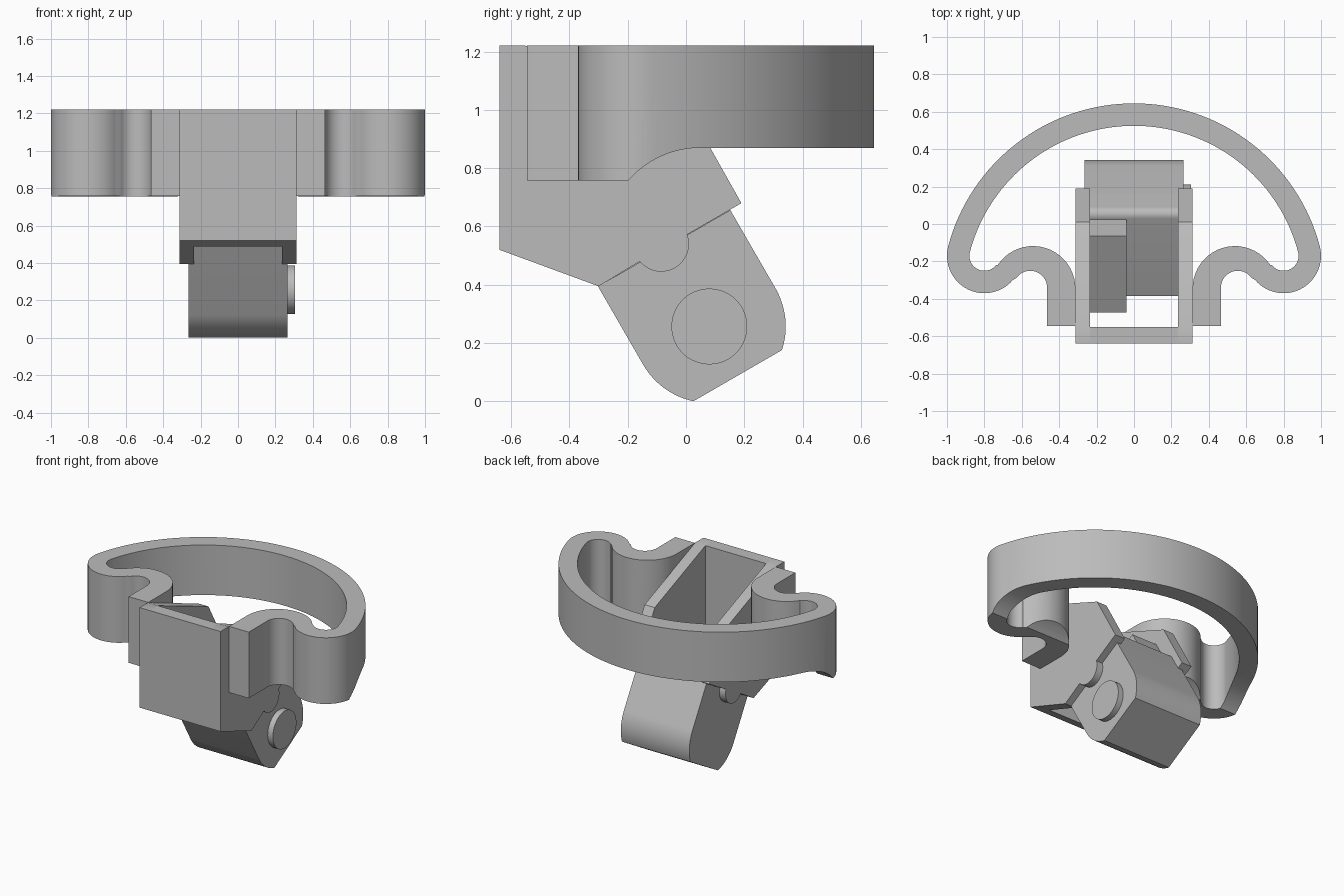
import bpy, bmesh
from math import radians, degrees, sin, cos, atan2
from mathutils import Vector

cube = bpy.data.objects.get("Cube")
if cube:
    bpy.data.objects.remove(cube, do_unlink=True)

grey = bpy.data.materials.new("plain grey")
grey.use_nodes = True
colour = (0.5, 0.5, 0.5, 1)
grey.diffuse_color = colour
grey.node_tree.nodes["Principled BSDF"].inputs["Base Color"].default_value = colour


def arc(cx, cy, r, start, end, steps):
    """Points on a circle, angles in degrees."""
    angles = [radians(start + (end - start) * i / steps) for i in range(steps + 1)]
    return [(cx + r * cos(a), cy + r * sin(a)) for a in angles]


def prism(name, outline, low, high, axis="X"):
    """Extrude a closed outline along X (outline in y, z) or Z (outline in x, y)."""
    place = (lambda p, d: (d, *p)) if axis == "X" else (lambda p, d: (*p, d))
    bm = bmesh.new()
    face = bm.faces.new([bm.verts.new(place(p, low)) for p in outline])
    new = bmesh.ops.extrude_face_region(bm, geom=[face])["geom"]
    verts = [v for v in new if isinstance(v, bmesh.types.BMVert)]
    bmesh.ops.translate(bm, vec=place((0, 0), high - low), verts=verts)
    bmesh.ops.recalc_face_normals(bm, faces=bm.faces)
    mesh = bpy.data.meshes.new(name)
    bm.to_mesh(mesh)
    bm.free()
    mesh.materials.append(grey)
    obj = bpy.data.objects.new(name, mesh)
    bpy.context.collection.objects.link(obj)
    return obj


def smooth(obj):
    bpy.ops.object.select_all(action="DESELECT")
    obj.select_set(True)
    bpy.context.view_layer.objects.active = obj
    bpy.ops.object.shade_smooth_by_angle(angle=radians(30))


TOP = 1.22

# Spring loop: half outline of each wall, mirrored into a closed band
lobe = Vector((-0.8, -0.17))
bow = Vector((0, -0.383))


def half_wall(arch, arch_r, lobe_r, bow_r, leg_x):
    toward_arch = degrees(atan2(arch[1] - lobe.y, arch[0] - lobe.x))
    toward_lobe = degrees(atan2(lobe.y - bow.y, lobe.x - bow.x))
    return ([(leg_x, -0.545)]
            + arc(*arch, arch_r, 0, toward_arch + 180, 20)
            + arc(*lobe, lobe_r, toward_arch + 360, toward_lobe, 28)[1:]
            + arc(*bow, bow_r, toward_lobe, 90, 32)[1:])


def mirrored(half):
    return half + [(-x, y) for x, y in reversed(half[:-1])]


outer = mirrored(half_wall((-0.555, -0.34), 0.09, 0.2, 1.028, -0.465))
inner = mirrored(half_wall((-0.54, -0.345), 0.227, 0.08, 0.908, -0.313))
loop = prism("spring_loop", outer + inner[::-1], 0.5, TOP, "Z")

# Trim the loop underside: deep at the front, curving up to a shallower back
side = [(-0.8, TOP), (-0.8, 0.757)] + arc(0.05, 0.541, 0.329, 139, 90, 14) + [(0.8, 0.87), (0.8, TOP)]
cutter = prism("loop_trim", side, -1.2, 1.2)
cutter.hide_render = True
trim = loop.modifiers.new("trim", "BOOLEAN")
trim.operation = "INTERSECT"
trim.solver = "EXACT"
trim.object = cutter
bpy.context.view_layer.objects.active = loop
bpy.ops.object.modifier_apply(modifier=trim.name)
bpy.data.objects.remove(cutter, do_unlink=True)
smooth(loop)

# Bracket: two side plates with a round bump, joined by a front wall
plate = ([(-0.64, TOP), (-0.64, 0.52), (-0.30, 0.395)]
         + arc(-0.085, 0.54, 0.095, 219, 380, 20)
         + [(0.19, 0.68), (0.01, 1.0), (-0.55, TOP)])
smooth(prism("bracket_plate_left", plate, 0.235, 0.313))
smooth(prism("bracket_plate_right", plate, -0.313, -0.235))
prism("bracket_front_wall", [(-0.64, TOP), (-0.64, 0.52), (-0.55, 0.487), (-0.55, TOP)], -0.235, 0.235)

# Tilted arm: outlines drawn upright around the pivot, then leaned forward
R = 0.262


def tilted(points):
    c, s = cos(radians(30)), sin(radians(30))
    return [(0.08 + u * c - v * s, 0.257 + u * s + v * c) for u, v in points]


foot = arc(0, 0, R, 180, 228, 12) + arc(0, 0, R, 312, 360, 12)
smooth(prism("arm_foot", tilted([(-R, 0.31)] + foot + [(R, 0.31)]), -0.265, 0.265))
shank = [(-R, 0.478), (-R, 0.2), (R, 0.2)] + arc(R - 0.045, 0.433, 0.045, 0, 90, 8)
smooth(prism("arm_shank", tilted(shank), -0.235, 0.235))
prism("arm_tooth", tilted([(-R, 0.65), (-R, 0.4), (0.21, 0.4), (0.21, 0.65)]), -0.235, -0.04)

# Round pivot button on one side of the arm
smooth(prism("pivot_button", arc(0.08, 0.257, 0.13, 0, 354, 59), 0.25, 0.305))
